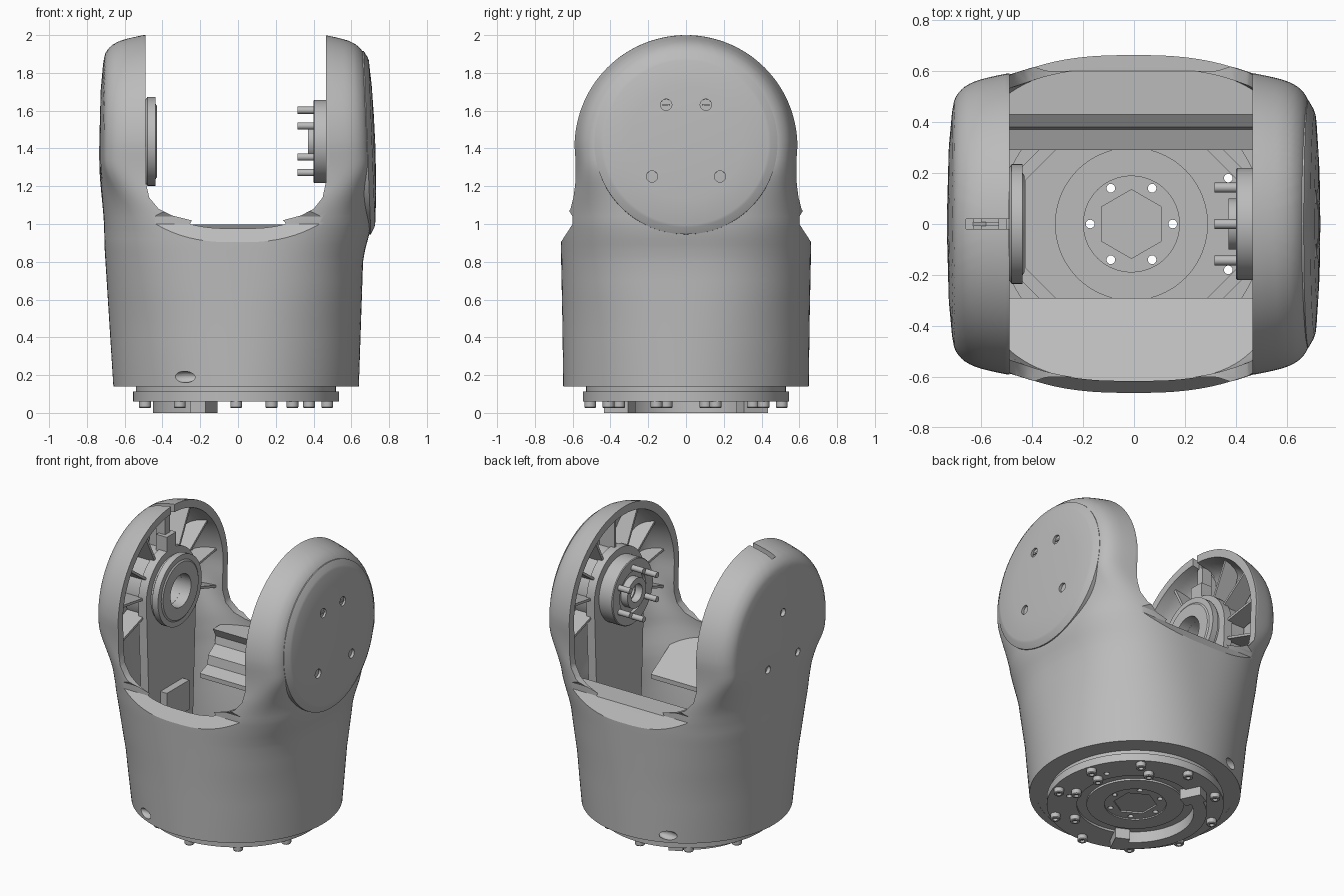
import bpy, bmesh
from math import sin, cos, pi, sqrt, radians
from mathutils import Matrix, Vector

cube = bpy.data.objects.get("Cube")
if cube:
    bpy.data.objects.remove(cube)

metal = bpy.data.materials.new("plain grey")
metal.use_nodes = True
grey = (0.5, 0.5, 0.5, 1)
metal.diffuse_color = grey
for node in metal.node_tree.nodes:
    if node.type == "BSDF_PRINCIPLED":
        node.inputs["Base Color"].default_value = grey

AXIS_Z, RADIUS = 1.41, 0.59      # joint axis height and arm radius


def shade(mesh):
    mesh.shade_smooth()
    mesh.set_sharp_from_angle(angle=radians(30))


def finish(name, bm):
    bmesh.ops.recalc_face_normals(bm, faces=bm.faces)
    mesh = bpy.data.meshes.new(name)
    bm.to_mesh(mesh)
    bm.free()
    mesh.materials.append(metal)
    shade(mesh)
    obj = bpy.data.objects.new(name, mesh)
    bpy.context.scene.collection.objects.link(obj)
    return obj


def boolean(target, cutter, operation="DIFFERENCE"):
    mod = target.modifiers.new("cut", "BOOLEAN")
    mod.object, mod.operation, mod.solver = cutter, operation, "EXACT"
    bpy.context.view_layer.update()
    graph = bpy.context.evaluated_depsgraph_get()
    mesh = bpy.data.meshes.new_from_object(target.evaluated_get(graph))
    target.modifiers.clear()
    target.data = mesh
    shade(mesh)
    bpy.data.objects.remove(cutter)


def lathe(name, profile, center=(0, 0, 0), axis="z", seg=64, phase=0.0):
    """Spin a closed (radius, height) outline about an axis."""
    bm = bmesh.new()
    rings = []
    for r, h in profile:
        ring = []
        for j in range(seg):
            a = phase + 2 * pi * j / seg
            p = (r * cos(a), r * sin(a), h) if axis == "z" else (h, r * cos(a), r * sin(a))
            ring.append(bm.verts.new(Vector(p) + Vector(center)))
        rings.append(ring)
    for i in range(len(rings)):
        k = (i + 1) % len(rings)
        if profile[i][0] == 0 and profile[k][0] == 0:
            continue
        for j in range(seg):
            n = (j + 1) % seg
            bm.faces.new((rings[i][j], rings[i][n], rings[k][n], rings[k][j]))
    bmesh.ops.remove_doubles(bm, verts=bm.verts, dist=1e-6)
    return finish(name, bm)


def rod(name, r, lo, hi, center=(0, 0, 0), axis="z", seg=24, phase=0.0):
    return lathe(name, [(0, lo), (r, lo), (r, hi), (0, hi)], center, axis, seg, phase)


def prism(name, points, lo, hi, axis):
    """Extrude an outline along x (points are y, z), y (x, z) or z (x, y)."""
    bm = bmesh.new()
    place = {"x": lambda u, v, d: (d, u, v), "y": lambda u, v, d: (u, d, v), "z": lambda u, v, d: (u, v, d)}[axis]
    face = bm.faces.new([bm.verts.new(place(u, v, lo)) for u, v in points])
    moved = bmesh.ops.extrude_face_region(bm, geom=[face])["geom"]
    verts = [g for g in moved if isinstance(g, bmesh.types.BMVert)]
    bmesh.ops.translate(bm, verts=verts, vec=place(0, 0, hi - lo))
    return finish(name, bm)


def box(name, x, y, z):
    return prism(name, [(y[0], z[0]), (y[1], z[0]), (y[1], z[1]), (y[0], z[1])], x[0], x[1], "x")


def interp(table, t):
    if t <= table[0][0]:
        return table[0][1]
    for (a, p), (b, q) in zip(table, table[1:]):
        if t <= b:
            return p + (q - p) * (t - a) / (b - a)
    return table[-1][1]


BODY_DEPTH = [(0.14, 0.65), (0.5, 0.655), (0.9, 0.663)]
ARM_DEPTH = [(1.0, 0.57), (1.2, 0.575), (AXIS_Z, RADIUS)]
SQUARENESS = [(0.14, 2.0), (0.5, 2.2), (0.8, 2.55), (1.0, 2.85)]
WIDTH_LEFT = [(0.14, 0.64), (0.8, 0.662), (0.87, 0.674), (0.94, 0.694), (1.0, 0.704)]
WIDTH_RIGHT = [(0.14, 0.66), (0.9, 0.708)]
DOME = [(0, 0.735), (0.3, 0.727), (0.44, 0.714), (0.49, 0.705), (0.52, 0.686),
        (0.545, 0.657), (0.565, 0.612), (0.58, 0.55), (RADIUS, 0.5)]


def body_loft(name, inset, bottom):
    """Round foot growing squarer upward, then turning into two domed arm ends."""
    seg, top_r = 128, RADIUS - inset
    levels = [bottom, 0.3, 0.4, 0.5, 0.6, 0.7] + [0.8 + 0.03 * i for i in range(20)]
    levels += [AXIS_Z + top_r * sin(radians(a)) for a in range(0, 88, 3)] + [AXIS_Z + top_r * 0.9995]
    bm = bmesh.new()
    rings = []
    for z in levels:
        up = max(0, z - AXIS_Z)
        t = min(1, max(0, (z - 0.94) / 0.4))
        w = t * t * (3 - 2 * t)
        power = interp(SQUARENESS, z)
        hy = (1 - w) * interp(BODY_DEPTH, z) + w * interp(ARM_DEPTH, z) - inset
        if up > 0:
            hy = sqrt(top_r ** 2 - up ** 2)
        lean = 0.01 + 0.03 * max(0, z - 1)
        ring = []
        for j in range(seg):
            a = 2 * pi * (j + 0.5) / seg
            side = 1 if cos(a) > 0 else -1
            s = abs(sin(a))
            r = sqrt((hy * s) ** 2 + up * up) if up > 0 else top_r * s
            dome = interp(DOME, r * RADIUS / top_r) - (lean if side > 0 else 0) - inset
            hx = interp(WIDTH_LEFT if side > 0 else WIDTH_RIGHT, z) - inset
            x = (1 - w) * hx * (1 - s ** power) ** (1 / power) + w * dome
            ring.append(bm.verts.new((side * x, hy * sin(a), z)))
        rings.append(ring)
    for low, high in zip(rings, rings[1:]):
        for j in range(seg):
            n = (j + 1) % seg
            bm.faces.new((low[j], low[n], high[n], high[j]))
    bm.faces.new(rings[0])
    bm.faces.new(rings[-1])
    return finish(name, bm)


# Hollow outer shell with a U-shaped opening and bevelled rims between the arms
shell = body_loft("outer_shell", 0, 0.14)
boolean(shell, body_loft("cavity", 0.045, 0.1))
curve = [(0.488, 1.22), (0.47, 1.14), (0.42, 1.08), (0.35, 1.045), (0.25, 1.02), (0.12, 1.005)]
left = [(-0.49, 2.2)] + [(-x, z) for x, z in curve]
right = [(x * 0.953, z) for x, z in reversed(curve)] + [(0.465, 2.2)]
boolean(shell, prism("opening", left + [(0, 1.0)] + right, -1, 1, "y"))
for side in (-1, 1):
    wedge = [(0.73, 0.8), (0.6, 1.0), (0.6, 1.04), (0.73, 1.24)]
    boolean(shell, prism("rim_bevel", [(side * y, z) for y, z in wedge], -0.488, 0.463, "x"))
    dimple = lathe("dimple", [(0.08 * sin(pi * i / 12), -0.08 * cos(pi * i / 12)) for i in range(13)], seg=32)
    dimple.data.transform(Matrix.Translation((-0.28, side * 0.59, 0.19)) @ Matrix.Diagonal((0.95, 0.4, 0.38, 1)))
    boolean(shell, dimple)
boolean(shell, box("top_slot", (-0.66, -0.4), (-0.02, 0.02), (1.9, 2.1)))
for y, z in [(0, 1.6), (-0.16, 1.27), (0.16, 1.27)]:
    boolean(shell, rod("screw_recess", 0.026, -0.8, -0.705, (0, y, z), "x"))

# Round cover with recessed screws, leaning slightly inward at the top
cover = lathe("arm_cover", [(0, 0.655), (0.485, 0.655), (0.485, 0.685), (0.45, 0.705), (0.435, 0.71),
                            (0.3, 0.72), (0.15, 0.725), (0, 0.727)], axis="x", seg=96)
for y, z in [(0.105, 0.2), (0.18, -0.18)]:
    for side in (-1, 1):
        boolean(cover, rod("recess", 0.03, 0.7, 0.8, (0, side * y, z), "x"))
        box("screw_slot", (0.69, 0.708), (side * y - 0.02, side * y + 0.02), (z + 1.425, z + 1.435))
cover.data.transform(Matrix.Translation((0, 0, 1.404)) @ Matrix.Rotation(radians(-2.2), 4, "Y"))

# Sloping panels inside the front and back rims
panels = {
    "front_panel": [(-0.65, 0.915), (-0.62, 0.95), (-0.29, 0.75), (-0.29, 0.72), (-0.65, 0.88)],
    "back_panel": [(0.645, 0.925), (0.6, 0.997), (0.43, 0.997), (0.46, 0.94), (0.45, 0.89), (0.38, 0.84),
                   (0.37, 0.78), (0.29, 0.75), (0.29, 0.72), (0.42, 0.74), (0.52, 0.85), (0.645, 0.89)],
}
for name, outline in panels.items():
    panel = prism(name, outline, -0.49, 0.467, "x")
    boolean(panel, body_loft("limit", 0.02, 0.1), "INTERSECT")

# Mounting plates, bosses and radial ribs inside both arms
HUB_Z = 1.437
for side, label in ((-1, "right"), (1, "left")):
    arc = [(0.27 * cos(pi * i / 24), HUB_Z + 0.27 * sin(pi * i / 24)) for i in range(25)]
    plate = prism(label + "_mount_plate", [(0.23, 0.45)] + arc + [(-0.23, 0.45)],
                  *sorted((side * 0.5, side * 0.56)), "x")
    boolean(plate, rod("bore", 0.11, -1, 1, (0, 0, HUB_Z), "x"))
    lathe(label + "_boss", [(0.11, side * 0.52), (0.26, side * 0.52), (0.26, side * 0.665), (0.11, side * 0.665)],
          (0, 0, HUB_Z), "x")
    for i in range(9):
        outline = [(0.2, 0.53), (0.555, 0.53), (0.545, 0.58), (0.47, 0.65), (0.2, 0.67)]
        rib = prism(label + "_rib", [(side * x, r) for r, x in outline], -0.008, 0.008, "y")
        rib.data.transform(Matrix.Translation((0, 0, AXIS_Z)) @ Matrix.Rotation(radians(27 * i - 108), 4, "X"))

# Bearing ring and key blocks on one side
lathe("bearing_ring", [(0.11, -0.56), (0.11, -0.43), (0.19, -0.43), (0.2, -0.437), (0.235, -0.437),
                       (0.235, -0.48), (0.22, -0.49), (0.22, -0.56)], (0, 0, HUB_Z), "x")
box("key_block", (-0.58, -0.5), (-0.05, 0.05), (1.69, 1.8))
box("key_stem", (-0.6, -0.53), (-0.025, 0.025), (1.78, 1.93))
box("lower_bracket", (-0.51, -0.45), (-0.12, 0.12), (0.58, 0.78))

# Drive hub with six pins on the other side
lathe("drive_disc", [(0.05, 0.42), (0.14, 0.42), (0.14, 0.4), (0.215, 0.4), (0.22, 0.405),
                     (0.22, 0.53), (0.05, 0.53)], (0, 0, HUB_Z), "x")
lathe("drive_hub", [(0.06, 0.37), (0.1, 0.37), (0.1, 0.43), (0.06, 0.43)], (0, 0, HUB_Z), "x")
for i in range(6):
    a = pi / 6 + i * pi / 3
    rod("drive_pin", 0.019, 0.315, 0.43, (0, 0.165 * cos(a), HUB_Z + 0.165 * sin(a)), "x", 16)

# Stepped floor with hexagonal recess and through holes
MID = (-0.01, 0, 0)
floor = lathe("base_floor", [(0, 0.07), (0.19, 0.07), (0.19, 0.062), (0.3, 0.062), (0.3, 0.075), (0.36, 0.075),
                             (0.36, 0.06), (0.545, 0.06), (0.545, 0.112), (0.53, 0.112), (0.53, 0.142),
                             (0.615, 0.142), (0.615, 0.155), (0.52, 0.155), (0.52, 0.12), (0.3, 0.12),
                             (0.3, 0.14), (0.19, 0.14), (0.19, 0.15), (0, 0.15)], MID, seg=96)
for lo, hi in ((0.14, 0.3), (-0.1, 0.08)):
    boolean(floor, rod("hex_recess", 0.135, lo, hi, MID, seg=6, phase=pi / 2))
holes = [(0.162 * cos(i * pi / 3) - 0.01, 0.162 * sin(i * pi / 3)) for i in range(6)]
for x, y in holes + [(0.37, 0.18), (0.37, -0.18)]:
    boolean(floor, rod("through_hole", 0.017, -1, 1, (x, y, 0), seg=16))
lathe("octagon_frame", [(0.45, 0.11), (0.5, 0.11), (0.5, 0.135), (0.45, 0.135)], MID, seg=8, phase=pi / 8)

# Curved locking segment with end tabs, and bolts under the base
span = [radians(114 + 132 * i / 30) for i in range(31)]
prism("locking_segment", [(r * cos(a) - 0.01, r * sin(a))
                          for r, path in ((0.44, span), (0.36, span[::-1])) for a in path], 0, 0.07, "z")
for a in (116, 244):
    tab = box("locking_tab", (0.32, 0.46), (-0.045, 0.045), (0, 0.07))
    tab.data.transform(Matrix.Translation(MID) @ Matrix.Rotation(radians(a), 4, "Z"))
bolts = [(0.507, 36 * i - 90) for i in range(10)] + [(0.4, a) for a in (-62, -15, 15, 62)]
for r, a in bolts:
    spot = (r * cos(radians(a)) - 0.01, r * sin(radians(a)), 0)
    lathe("base_bolt", [(0, 0.04), (0.015, 0.04), (0.015, 0.025), (0.027, 0.025), (0.031, 0.03),
                        (0.031, 0.07), (0, 0.07)], spot, seg=20)
